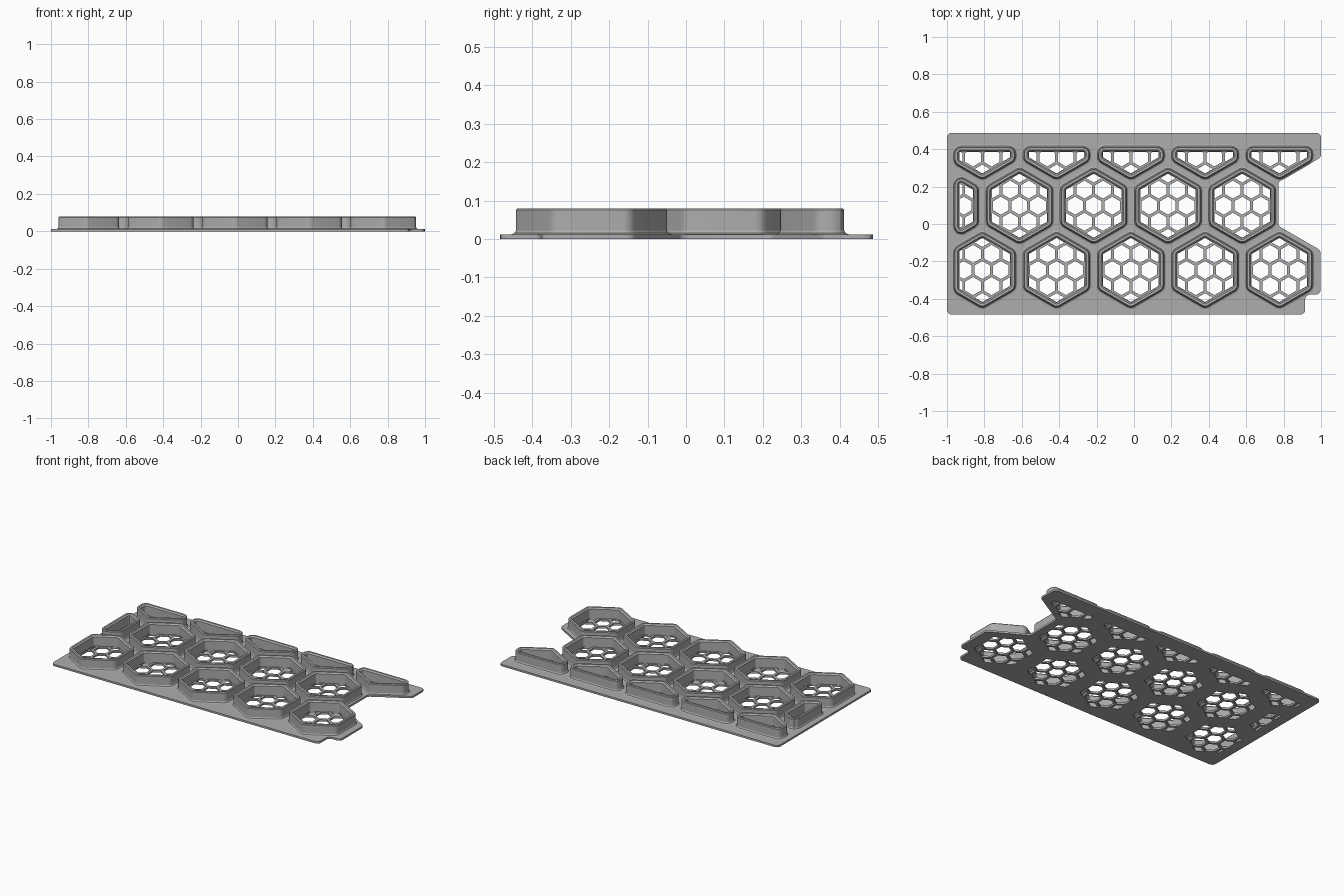
import bpy, bmesh, math
from mathutils import Vector

if "Cube" in bpy.data.objects:
    bpy.data.objects.remove(bpy.data.objects["Cube"])

PITCH, HALF = 0.397, 0.175          # cup spacing, cup half width
PLATE, TOP = 0.012, 0.08            # plate thickness, rim height
WALL, CELL, BAR = 0.024, PITCH / 4, 0.016
LEFT, BACK = -0.96, 0.412           # limits that cut the edge cups

grey = bpy.data.materials.new("plain grey")
grey.use_nodes = True
grey.diffuse_color = (0.42, 0.42, 0.42, 1)
grey.node_tree.nodes["Principled BSDF"].inputs["Base Color"].default_value = (0.42, 0.42, 0.42, 1)


def hexagon(c, half):
    r = half / math.cos(math.pi / 6)
    return [c + Vector((r * math.sin(k * math.pi / 3), r * math.cos(k * math.pi / 3))) for k in range(6)]


def clip(poly, normal, limit):
    """Keep the part of a convex polygon where p . normal <= limit."""
    out = []
    for i, p in enumerate(poly):
        q = poly[(i + 1) % len(poly)]
        a, b = p.dot(normal) - limit, q.dot(normal) - limit
        if a <= 0:
            out.append(p)
        if a * b < 0:
            out.append(p.lerp(q, a / (a - b)))
    return out


def rounded(poly, radius, steps=4):
    """Replace every corner by a short arc."""
    out = []
    for i, p in enumerate(poly):
        u, v = (poly[i - 1] - p), (poly[(i + 1) % len(poly)] - p)
        half = u.angle(v) / 2
        t = min(radius / math.tan(half), 0.48 * u.length, 0.48 * v.length)
        a, b = p + u.normalized() * t, p + v.normalized() * t
        centre = p + (u.normalized() + v.normalized()).normalized() * t / math.cos(half)
        for k in range(steps + 1):
            d = a.lerp(b, k / steps) - centre
            out.append(centre + d.normalized() * (a - centre).length)
    return out


def cup_shape(c, inset):
    poly = hexagon(c, HALF - inset)
    poly = clip(poly, Vector((-1, 0)), -LEFT - inset)
    return clip(poly, Vector((0, 1)), BACK - inset)


def area(poly):
    return abs(sum(p.cross(poly[i - 1]) for i, p in enumerate(poly))) / 2


def cells(c):
    """Honeycomb openings inside one cup."""
    region = cup_shape(c, WALL + 0.003)
    found = []
    for j in range(-3, 4):
        for i in range(-4, 5):
            at = c + Vector(((i + (j % 2) / 2) * CELL, j * CELL * math.sqrt(3) / 2))
            poly = hexagon(at, (CELL - BAR) / 2)
            for k, p in enumerate(region):
                side = region[(k + 1) % len(region)] - p
                n = Vector((-side.y, side.x)).normalized()
                if poly:
                    poly = clip(poly, n, p.dot(n))
            if len(poly) > 2 and area(poly) > 0.0002:
                found.append(poly)
    return found


def finish(ob):
    ob.data.materials.append(grey)
    bpy.ops.object.select_all(action='DESELECT')
    ob.select_set(True)
    bpy.context.view_layer.objects.active = ob
    bpy.ops.object.shade_smooth_by_angle(angle=math.radians(25))


def slab(name, loops, z0, z1):
    """Flat slab whose first loop is the edge and the others are holes."""
    curve = bpy.data.curves.new(name, 'CURVE')
    curve.dimensions, curve.fill_mode, curve.extrude = '2D', 'BOTH', (z1 - z0) / 2
    for loop in loops:
        s = curve.splines.new('POLY')
        s.points.add(len(loop) - 1)
        for point, p in zip(s.points, loop):
            point.co = (p.x, p.y, 0, 1)
        s.use_cyclic_u = True
    ob = bpy.data.objects.new(name, curve)
    ob.location.z = (z0 + z1) / 2
    bpy.context.collection.objects.link(ob)
    bpy.ops.object.select_all(action='DESELECT')
    ob.select_set(True)
    bpy.context.view_layer.objects.active = ob
    bpy.ops.object.convert(target='MESH')
    finish(bpy.context.object)


def cup_wall(name, c):
    """Loft of offset outlines: flared foot, wall, softened rim, inner wall."""
    bm = bmesh.new()
    profile = [(-0.012, PLATE), (-0.004, 0.015), (0, 0.022), (0, TOP - 0.005), (0.004, TOP),
               (WALL - 0.008, TOP), (WALL, TOP - 0.008), (WALL, PLATE)]
    rings = [[bm.verts.new((p.x, p.y, z)) for p in rounded(cup_shape(c, d), max(0.035 - d, 0.008))]
             for d, z in profile]
    for a, b in zip(rings, rings[1:] + rings[:1]):
        for i in range(len(a)):
            bm.faces.new((a[i - 1], a[i], b[i], b[i - 1]))
    bmesh.ops.recalc_face_normals(bm, faces=bm.faces)
    mesh = bpy.data.meshes.new(name)
    bm.to_mesh(mesh)
    bm.free()
    ob = bpy.data.objects.new(name, mesh)
    bpy.context.collection.objects.link(ob)
    finish(ob)


# Cup centres: three staggered rows
centres = [Vector((0.777 - k * PITCH - (row % 2) * PITCH / 2, -0.246 + row * PITCH * math.sqrt(3) / 2))
           for row in range(3) for k in range(5)]

# Base plate with notched right side and honeycomb openings
outline = [(-1, -0.484), (0.915, -0.484), (0.915, -0.378), (0.997, -0.378), (0.997, -0.14),
           (0.772, -0.01), (0.772, 0.225), (1, 0.357), (1, 0.487), (-1, 0.487)]
edge = rounded([Vector(p) for p in outline], 0.025)
slab("base_plate", [edge] + [h for c in centres for h in cells(c)], 0, PLATE)

# Raised cups
for n, c in enumerate(centres):
    cup_wall(f"cup_wall_{n + 1}", c)
